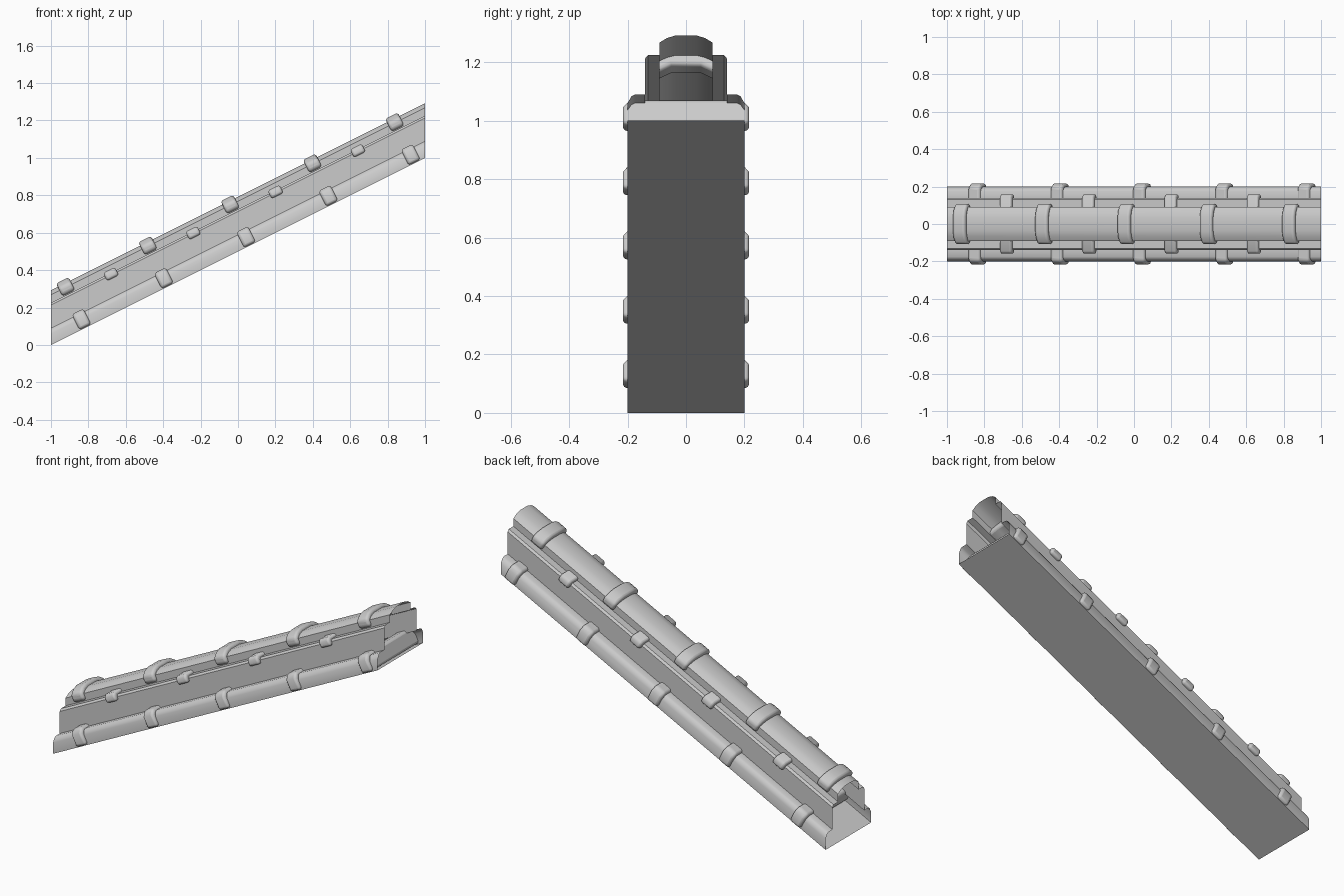
import bpy, bmesh, math
from mathutils import Matrix

if "Cube" in bpy.data.objects:
    bpy.data.objects.remove(bpy.data.objects["Cube"], do_unlink=True)

SLOPE = 0.5
ANGLE = math.atan(SLOPE)

grey = bpy.data.materials.new("plain_grey")
grey.use_nodes = True
grey.diffuse_color = (0.6, 0.6, 0.6, 1)
grey.node_tree.nodes["Principled BSDF"].inputs["Base Color"].default_value = (0.6, 0.6, 0.6, 1)


def mirrored(half):
    """Close a right-half (y, z) outline with its mirror image."""
    return half + [(-y, z) for y, z in reversed(half)]


def extrude(name, outline, length, capped):
    """Sweep a (y, z) outline along x, centred on the origin."""
    bm = bmesh.new()
    ends = [[bm.verts.new((x, y, z)) for y, z in outline] for x in (-length / 2, length / 2)]
    count = len(outline)
    for i in range(count):
        j = (i + 1) % count
        bm.faces.new((ends[0][i], ends[0][j], ends[1][j], ends[1][i]))
    if capped:
        for ring in ends:
            bm.faces.new(ring)
    bmesh.ops.recalc_face_normals(bm, faces=bm.faces)
    mesh = bpy.data.meshes.new(name)
    bm.to_mesh(mesh)
    bm.free()
    mesh.materials.append(grey)
    obj = bpy.data.objects.new(name, mesh)
    bpy.context.collection.objects.link(obj)
    return obj


def smooth(obj, degrees):
    bpy.ops.object.select_all(action='DESELECT')
    obj.select_set(True)
    bpy.context.view_layer.objects.active = obj
    bpy.ops.object.shade_smooth_by_angle(angle=math.radians(degrees))


def clamps(name, outline, width, mid, first, count, bevel):
    """Row of rounded bands, standing square to the slope."""
    for i in range(count):
        obj = extrude(f"{name}_{i + 1}", outline, width, True)
        x = first + 0.44 * i + mid * math.sin(ANGLE)
        place = Matrix.Translation((x, 0, SLOPE * (x + 1)))
        obj.data.transform(place @ Matrix.Rotation(-ANGLE, 4, 'Y'))
        mod = obj.modifiers.new("rounding", 'BEVEL')
        mod.width = bevel
        mod.segments = 3
        mod.angle_limit = math.radians(50)
        smooth(obj, 50)


# Hollow, open-ended beam: base ledge, wall, shoulder and rounded top
shell = extrude("beam_shell", mirrored([
    (0.2, 0), (0.2, 0.06), (0.187, 0.083), (0.175, 0.09), (0.14, 0.09),
    (0.14, 0.213), (0.13, 0.225), (0.09, 0.225), (0.09, 0.268),
    (0.065, 0.283), (0.035, 0.292)]), 2, False)
shear = Matrix.Identity(4)
shear[2][0] = SLOPE
shear[2][3] = SLOPE
shell.data.transform(shear)
smooth(shell, 35)

# Base bands across the full width
clamps("base_band", mirrored([(0.216, 0.004), (0.216, 0.07), (0.195, 0.096)]),
       0.07, 0.045, -0.835, 5, 0.014)

# Small bands on the shoulders
clamps("shoulder_band", mirrored([(0.159, 0.172), (0.159, 0.205), (0.145, 0.219)]),
       0.07, 0.197, -0.68, 4, 0.012)

# Arched bands over the rounded top
clamps("top_band", mirrored([
    (0.09, 0.205), (0.108, 0.212), (0.108, 0.252), (0.075, 0.273), (0.04, 0.282)])
    + [(-0.05, 0.226), (0.05, 0.226)], 0.075, 0.25, -0.925, 5, 0.014)
